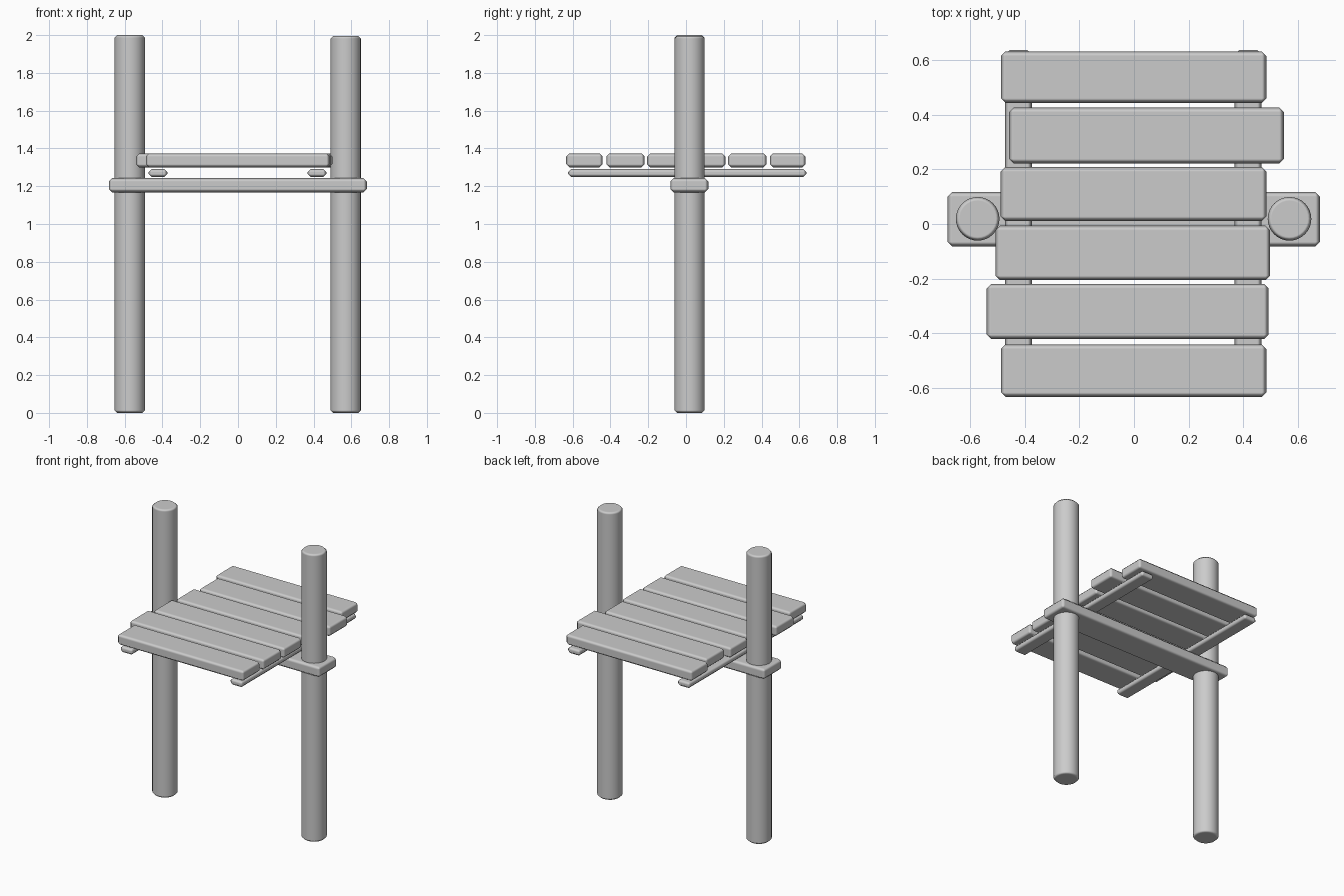
import bpy
import bmesh
from mathutils import Matrix, Vector

if "Cube" in bpy.data.objects:
    bpy.data.objects.remove(bpy.data.objects["Cube"])


def finish(name, bm, bevel):
    """Turn a bmesh into an object with softly shaded chamfers."""
    mesh = bpy.data.meshes.new(name)
    bm.to_mesh(mesh)
    bm.free()
    mesh.shade_smooth()
    ob = bpy.data.objects.new(name, mesh)
    bpy.context.collection.objects.link(ob)
    mod = ob.modifiers.new("chamfer", 'BEVEL')
    mod.width = bevel
    mod.segments = 1
    mod.limit_method = 'ANGLE'
    mod.angle_limit = 0.7
    mod.harden_normals = True
    return ob


def board(name, x, y, z, bevel=0.017):
    """Box given by its (min, max) extents."""
    lo, hi = Vector((x[0], y[0], z[0])), Vector((x[1], y[1], z[1]))
    bm = bmesh.new()
    bmesh.ops.create_cube(bm, size=1, matrix=Matrix.Translation((lo + hi) / 2)
                          @ Matrix.Diagonal((*(hi - lo), 1)))
    return finish(name, bm, bevel)


def post(name, x, y, radius, height):
    bm = bmesh.new()
    bmesh.ops.create_cone(bm, cap_ends=True, segments=32, radius1=radius,
                          radius2=radius, depth=height,
                          matrix=Matrix.Translation((x, y, height / 2)))
    return finish(name, bm, 0.014)


# Two round posts
post("left_post", -0.573, 0.019, 0.08, 2.0)
post("right_post", 0.57, 0.019, 0.08, 1.996)

# Cross beam through both posts
board("cross_beam", (-0.684, 0.682), (-0.083, 0.118), (1.168, 1.243), 0.018)

# Rails under the deck
board("left_rail", (-0.473, -0.374), (-0.624, 0.638), (1.248, 1.292))
board("right_rail", (0.369, 0.468), (-0.624, 0.638), (1.248, 1.292))

# Deck planks, back to front: x extents, y extents
planks = [
    ((-0.488, 0.485), (0.444, 0.633)),
    ((-0.458, 0.549), (0.222, 0.427)),
    ((-0.489, 0.486), (0.011, 0.209)),
    ((-0.508, 0.499), (-0.206, -0.006)),
    ((-0.540, 0.493), (-0.422, -0.219)),
    ((-0.488, 0.485), (-0.634, -0.441)),
]
for i, (x, y) in enumerate(planks):
    board(f"deck_plank_{i + 1}", x, y, (1.300, 1.374))
